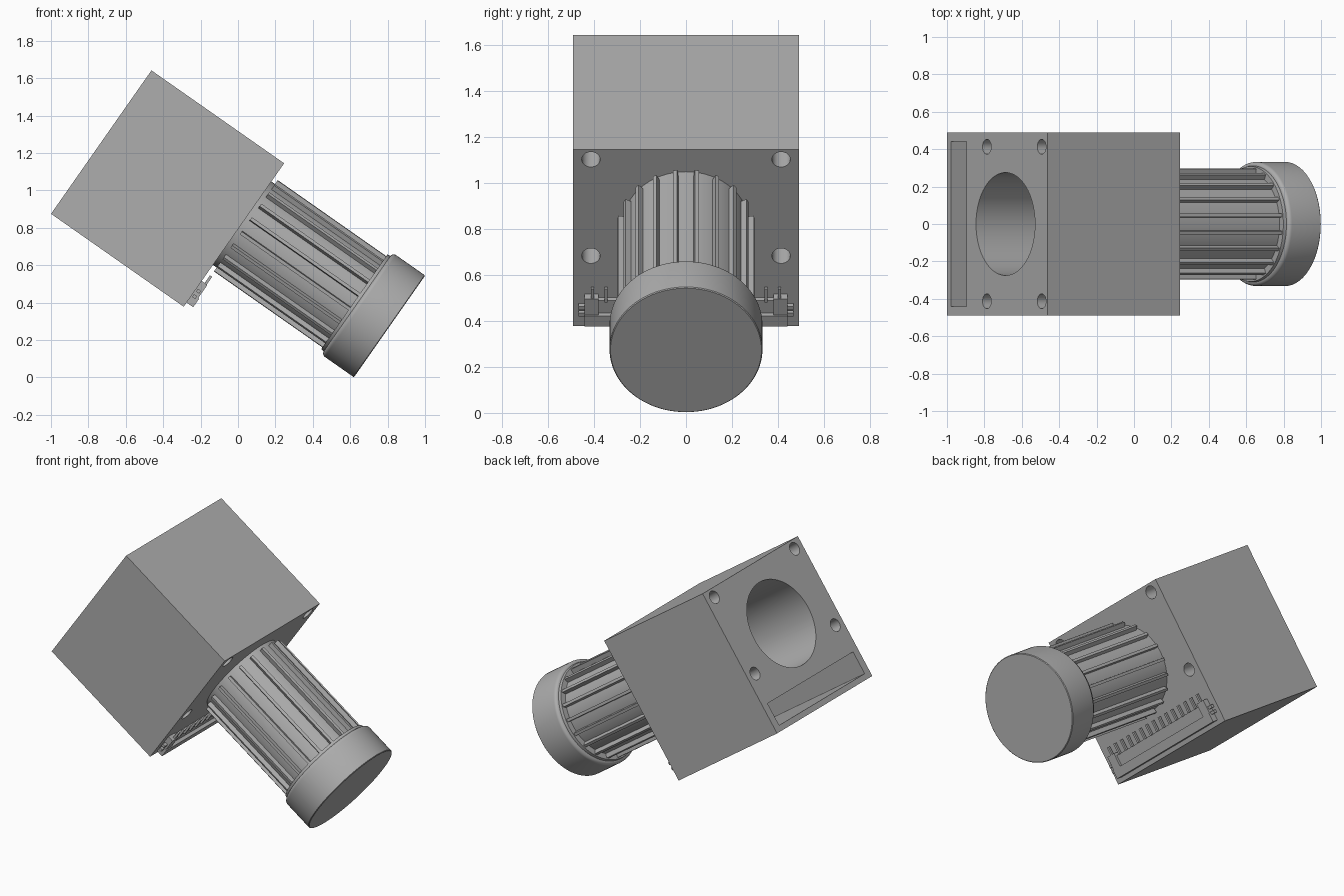
import bpy, bmesh, math
from mathutils import Matrix, Vector

if "Cube" in bpy.data.objects:
    bpy.data.objects.remove(bpy.data.objects["Cube"])

grey = bpy.data.materials.new("mid_grey")
grey.use_nodes = True
COLOUR = (0.42, 0.42, 0.42, 1)
grey.diffuse_color = COLOUR
grey.node_tree.nodes["Principled BSDF"].inputs["Base Color"].default_value = COLOUR

# Local frame: x along the motor shaft, z up the housing; the whole unit tilts 35 degrees
TILT = Matrix.Translation((-0.3765, 0, 1.01)) @ Matrix.Rotation(math.radians(35), 4, 'Y')
FACE = 0.433       # motor side of the housing
AXIS = 0.077       # motor axis height


def finish(name, bm, smooth=False):
    bmesh.ops.recalc_face_normals(bm, faces=bm.faces)
    mesh = bpy.data.meshes.new(name)
    bm.to_mesh(mesh)
    bm.free()
    mesh.materials.append(grey)
    obj = bpy.data.objects.new(name, mesh)
    bpy.context.collection.objects.link(obj)
    obj.matrix_world = TILT
    if smooth:
        shade(obj)
    return obj


def shade(obj):
    bpy.ops.object.select_all(action='DESELECT')
    obj.select_set(True)
    bpy.context.view_layer.objects.active = obj
    bpy.ops.object.shade_smooth_by_angle(angle=math.radians(30))


def add_box(bm, x, y, z, spin=None):
    """Box between the given (low, high) limits, optionally transformed."""
    size = Matrix.Diagonal((x[1] - x[0], y[1] - y[0], z[1] - z[0], 1))
    mid = Matrix.Translation([sum(r) / 2 for r in (x, y, z)])
    bmesh.ops.create_cube(bm, size=1, matrix=(spin or Matrix()) @ mid @ size)


def add_turned(bm, profile, y, z, steps=96):
    """Closed solid turned about the x direction from (x, radius) points."""
    rings = []
    for x, r in profile:
        ring = []
        for i in range(steps):
            a = math.tau * i / steps
            ring.append(bm.verts.new((x, y + r * math.sin(a), z + r * math.cos(a))))
        rings.append(ring)
    for lo, hi in zip(rings, rings[1:]):
        for i in range(steps):
            j = (i + 1) % steps
            bm.faces.new((lo[i], lo[j], hi[j], hi[i]))
    bm.faces.new(rings[0])
    bm.faces.new(rings[-1])


# Housing block with deep bore, connector slot and four mounting holes
bm = bmesh.new()
add_box(bm, (-FACE, FACE), (-0.49, 0.49), (-0.468, 0.468))
housing = finish("housing", bm)

bm = bmesh.new()
add_turned(bm, [(-0.6, 0.275), (0.42, 0.275)], 0, AXIS)
add_box(bm, (-0.6, 0.40), (-0.44, 0.44), (-0.433, -0.287))
for y in (-0.413, 0.413):
    for z in (-0.097, 0.414):
        add_turned(bm, [(-0.6, 0.04), (0.6, 0.04)], y, z, 32)
cutter = finish("housing_cutter", bm)
cutter.hide_render = True

cut = housing.modifiers.new("openings", 'BOOLEAN')
cut.object = cutter
cut.solver = 'EXACT'
bpy.context.view_layer.objects.active = housing
bpy.ops.object.modifier_apply(modifier=cut.name)
bpy.data.objects.remove(cutter)
shade(housing)

# Motor barrel
bm = bmesh.new()
add_turned(bm, [(0.425, 0.272), (1.2, 0.272)], 0, AXIS)
finish("motor_barrel", bm, True)

# Twenty cooling fins around the barrel
bm = bmesh.new()
for i in range(20):
    spin = Matrix.Translation((0, 0, AXIS)) @ Matrix.Rotation(math.radians(9 + 18 * i), 4, 'X')
    add_box(bm, (0.457, 1.18), (-0.009, 0.009), (0.26, 0.3), spin)
finish("cooling_fins", bm)

# End cap with a rounded shoulder and a small lip
bm = bmesh.new()
profile = [(1.165, 0.285), (1.165, 0.308), (1.18, 0.311)]
for i in range(7):
    a = math.radians(15 * i)
    profile.append((1.205 - 0.022 * math.cos(a), 0.311 + 0.021 * math.sin(a)))
profile += [(1.391, 0.332), (1.395, 0.328)]
add_turned(bm, profile, 0, AXIS)
finish("end_cap", bm, True)

# Connector body with raised ends
bm = bmesh.new()
add_box(bm, (0.39, 0.476), (-0.44, 0.44), (-0.441, -0.385))
add_box(bm, (0.39, 0.455), (-0.44, 0.44), (-0.385, -0.318))
for s in (-1, 1):
    add_box(bm, (0.42, 0.47), sorted((s * 0.44, s * 0.38)), (-0.39, -0.30))
finish("connector_body", bm)

# Connector pins along the top and prongs at both ends
bm = bmesh.new()
for i in range(15):
    y = -0.406 + 0.058 * i
    add_box(bm, (0.452, 0.466), (y - 0.007, y + 0.007), (-0.32, -0.25))
for s in (-1, 1):
    for z in (-0.39, -0.355):
        add_box(bm, (0.44, 0.46), sorted((s * 0.43, s * 0.468)), (z - 0.009, z + 0.009))
finish("connector_pins", bm)
